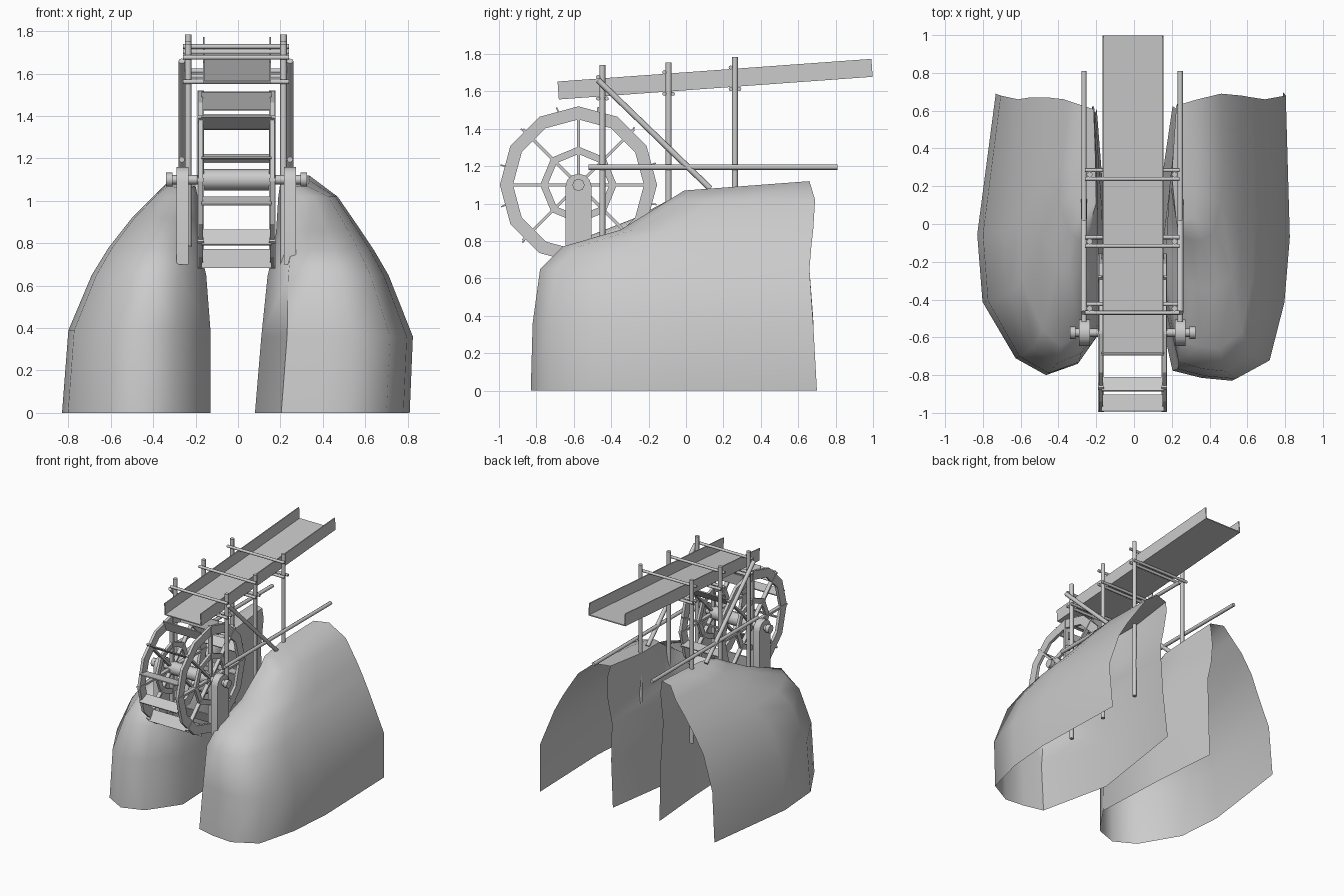
import bpy, bmesh, math
from mathutils import Vector, Matrix

cube = bpy.data.objects.get("Cube")
if cube:
    bpy.data.objects.remove(cube)

grey = bpy.data.materials.new("plain grey")
grey.use_nodes = True
colour = (0.6, 0.6, 0.6, 1)
grey.diffuse_color = colour
grey.node_tree.nodes["Principled BSDF"].inputs["Base Color"].default_value = colour


def finish(name, bm, smooth=0):
    mesh = bpy.data.meshes.new(name)
    bmesh.ops.recalc_face_normals(bm, faces=bm.faces)
    bm.to_mesh(mesh)
    bm.free()
    mesh.materials.append(grey)
    ob = bpy.data.objects.new(name, mesh)
    bpy.context.collection.objects.link(ob)
    if smooth:
        bpy.ops.object.select_all(action='DESELECT')
        ob.select_set(True)
        bpy.context.view_layer.objects.active = ob
        bpy.ops.object.shade_smooth_by_angle(angle=math.radians(smooth))


def rod(name, a, b, r, sides=8):
    bm = bmesh.new()
    a, b = Vector(a), Vector(b)
    d = b - a
    m = Matrix.Translation((a + b) / 2) @ d.to_track_quat('Z', 'Y').to_matrix().to_4x4()
    bmesh.ops.create_cone(bm, cap_ends=True, segments=sides, radius1=r, radius2=r,
                          depth=d.length, matrix=m)
    finish(name, bm, 50)


def add_box(bm, matrix, size):
    bmesh.ops.create_cube(bm, size=1, matrix=matrix @ Matrix.Diagonal((*size, 1)))


# Hollow cliffs: open U-shaped rings stacked by height, closed along the crest
def cliff(name, side, plan, levels):
    bm = bmesh.new()
    rings = []
    for z, inner, outer, front, back in levels:
        ring = []
        for fx, fy in plan:
            rise = .05 * fy if z > 1.05 else 0
            ring.append(bm.verts.new((side * (inner + (outer - inner) * fx),
                                      front + (back - front) * fy, z + rise)))
        rings.append(ring)
    for low, high in zip(rings, rings[1:]):
        for i in range(len(low) - 1):
            bm.faces.new((low[i], low[i + 1], high[i + 1], high[i]))
    top = rings[-1]
    n = len(top)
    for i in range(n // 2):
        loop = [top[i], top[i + 1], top[n - 2 - i], top[n - 1 - i]]
        bm.faces.new(list(dict.fromkeys(loop)))
    finish(name, bm, 60)


cliff("left_cliff", 1,
      [(.17, .95), (0, .4), (.17, .035), (.38, .01), (.6, 0), (.85, .065),
       (.96, .27), (1, .5), (.97, 1)],
      [(0, .08, .81, -.83, .70), (.36, .11, .825, -.82, .68), (.65, .14, .71, -.78, .66),
       (.77, .17, .64, -.66, .67), (.86, .18, .58, -.35, .68), (1.02, .19, .47, -.09, .69),
       (1.07, .2, .34, -.01, .66)])
cliff("right_cliff", -1,
      [(.1, .95), (.04, .6), (0, .2), (.24, .04), (.48, 0), (.71, .06),
       (.96, .26), (1, .5), (.86, 1)],
      [(0, .13, .83, -.80, .69), (.39, .13, .80, -.79, .68), (.65, .15, .69, -.74, .66),
       (.78, .18, .61, -.64, .67), (.92, .19, .50, -.28, .67), (1.02, .19, .40, -.09, .66),
       (1.06, .2, .33, -.02, .64)])

# Water wheel
HUB = Vector((-.007, -.575, 1.10))


def on_wheel(x, r, a):
    return HUB + Vector((x, r * math.cos(a), r * math.sin(a)))


def rim(name, x, r_in, r_out, sides, width):
    bm = bmesh.new()
    loops = []
    for dx, r in ((-width, r_in), (-width, r_out), (width, r_out), (width, r_in)):
        loops.append([bm.verts.new(on_wheel(x + dx / 2, r, math.tau * i / sides))
                      for i in range(sides)])
    for k in range(4):
        a, b = loops[k], loops[(k + 1) % 4]
        for i in range(sides):
            j = (i + 1) % sides
            bm.faces.new((a[i], a[j], b[j], b[i]))
    finish(name, bm)


for label, s in (("left", 1), ("right", -1)):
    rim(label + "_outer_rim", s * .168, .35, .42, 12, .022)
    rim(label + "_inner_rim", s * .168, .165, .205, 8, .02)
    bm = bmesh.new()
    for i in range(8):
        a = math.tau * i / 8
        add_box(bm, Matrix.Translation(on_wheel(s * .168, .21, a)) @ Matrix.Rotation(a, 4, 'X'),
                (.03, .42, .016))
    finish(label + "_spokes", bm)

bm = bmesh.new()
for i in range(12):
    a = math.tau * (i + .5) / 12
    tilt = Matrix.Rotation(a + math.radians(8), 4, 'X')
    add_box(bm, Matrix.Translation(on_wheel(0, .385, a)) @ tilt, (.33, .09, .008))
finish("paddles", bm)

y, z = HUB.y, HUB.z
rod("axle_drum", (-.18, y, z), (.165, y, z), .05, 10)
rod("axle", (-.335, y, z), (.32, y, z), .022)
rod("right_axle_cap", (-.34, y, z), (-.31, y, z), .033)
rod("left_axle_cap", (.295, y, z), (.325, y, z), .033)

# Wheel supports with rounded heads
for name, x in (("left_wheel_support", .245), ("right_wheel_support", -.262)):
    bm = bmesh.new()
    outline = [(-.07, .70), (.07, .70)]
    outline += [(.07 * math.cos(a), 1.09 + .07 * math.sin(a))
                for a in (math.pi * k / 6 for k in range(7))]
    face = bm.faces.new([bm.verts.new((x - .028, y + py, pz)) for py, pz in outline])
    new = bmesh.ops.extrude_face_region(bm, geom=[face])["geom"]
    bmesh.ops.translate(bm, vec=(.056, 0, 0),
                        verts=[v for v in new if isinstance(v, bmesh.types.BMVert)])
    finish(name, bm, 40)

# Sloping open trough
bm = bmesh.new()
start, end = Vector((-.005, -.680, 1.557)), Vector((-.005, .998, 1.678))
run = end - start
slope = Matrix.Translation((start + end) / 2) @ Matrix.Rotation(math.atan2(run.z, run.y), 4, 'X')
add_box(bm, slope @ Matrix.Translation((0, 0, .004)), (.32, run.length, .008))
for s in (-1, 1):
    add_box(bm, slope @ Matrix.Translation((s * .157, 0, .048)), (.008, run.length, .096))
finish("trough", bm)

# Trestles carrying the trough
for n, (py, top) in enumerate(((-.447, 1.74), (-.093, 1.755), (.262, 1.785))):
    for label, x in (("left", .215), ("right", -.235)):
        rod(f"{label}_trestle_post_{n}", (x, py, top - 1.29), (x, py, top), .016)
    floor = start.z + (py - start.y) * run.z / run.y
    for k, (dy, dz) in enumerate(((-.023, -.012), (.023, -.012), (-.023, .103))):
        rod(f"crossbar_{n}_{k}", (-.26, py + dy, floor + dz), (.24, py + dy, floor + dz), .011)

# Long side rails and diagonal braces
for label, x in (("left", .245), ("right", -.265)):
    rod(label + "_rail", (x, -.52, 1.195), (x, .81, 1.195), .014)
    rod(label + "_brace", (x, -.47, 1.66), (x, .13, 1.08), .016)
